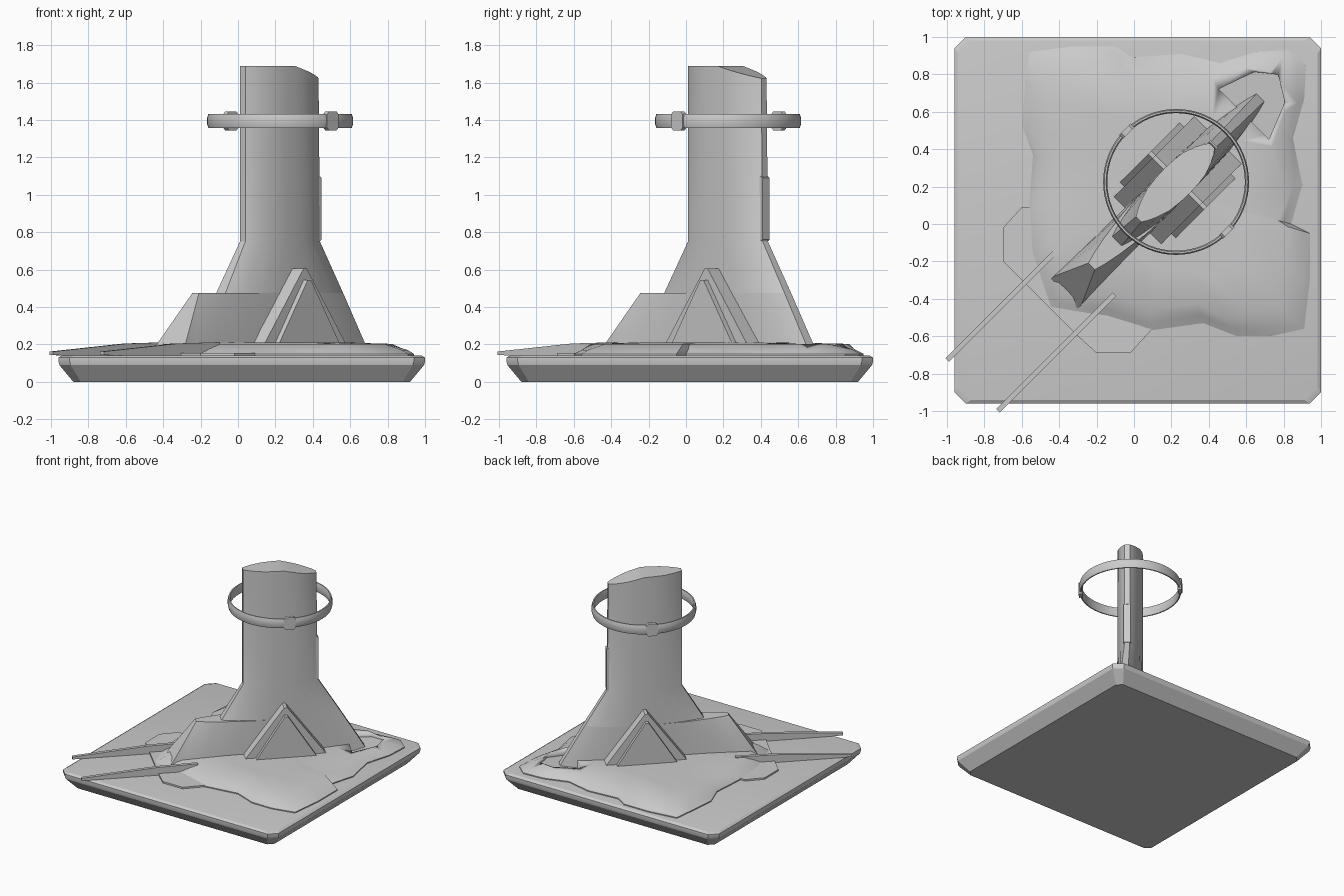
import bpy, bmesh, math, random

random.seed(4)
cube = bpy.data.objects.get("Cube")
if cube:
    bpy.data.objects.remove(cube, do_unlink=True)

grey = bpy.data.materials.new("plain_grey")
grey.use_nodes = True
grey.diffuse_color = (0.6, 0.6, 0.6, 1)
grey.node_tree.nodes["Principled BSDF"].inputs["Base Color"].default_value = (0.6, 0.6, 0.6, 1)

R = math.sqrt(0.5)
MID = 0.33  # tower centre along the diagonal


def P(u, v, z):
    """Diagonal coordinates: u along the tower's long axis, v across it."""
    return ((u - v) * R, (u + v) * R, z)


def finish(name, bm, angle=30):
    bmesh.ops.recalc_face_normals(bm, faces=bm.faces)
    mesh = bpy.data.meshes.new(name)
    bm.to_mesh(mesh)
    bm.free()
    mesh.materials.append(grey)
    obj = bpy.data.objects.new(name, mesh)
    bpy.context.collection.objects.link(obj)
    bpy.ops.object.select_all(action='DESELECT')
    obj.select_set(True)
    bpy.context.view_layer.objects.active = obj
    bpy.ops.object.shade_smooth_by_angle(angle=math.radians(angle))
    return obj


def loft(name, rings, caps=True, closed=False, top=None, angle=30):
    """Skin a stack of rings; top may be 'fan' or 'strips' for folded caps."""
    bm = bmesh.new()
    vs = [[bm.verts.new(p) for p in ring] for ring in rings]
    n = len(rings[0])
    pairs = list(zip(vs, vs[1:])) + ([(vs[-1], vs[0])] if closed else [])
    for a, b in pairs:
        for i in range(n):
            j = (i + 1) % n
            bm.faces.new((a[i], a[j], b[j], b[i]))
    if caps and not closed:
        bm.faces.new(vs[0])
        t = vs[-1]
        if top == 'strips':
            for i in range(n // 2 - 1):
                bm.faces.new((t[i], t[i + 1], t[n - 2 - i], t[n - 1 - i]))
        elif top == 'fan':
            bmesh.ops.poke(bm, faces=[bm.faces.new(t)])
        else:
            bm.faces.new(t)
    return finish(name, bm, angle)


def prism(name, outline, v0, v1):
    """Extrude a (u, z) outline across the diagonal."""
    return loft(name, [[P(u, v, z) for u, z in outline] for v in (v0, v1)])


# Base slab with chamfered corners and an undercut rim
def slab_ring(inset, z, cut):
    h = 0.98 - inset
    corners = []
    for sx, sy in ((1, 1), (-1, 1), (-1, -1), (1, -1)):
        pair = [(sx * h, sy * (h - cut)), (sx * (h - cut), sy * h)]
        corners += pair if sx * sy > 0 else pair[::-1]
    return [(x + 0.02, y + 0.02, z) for x, y in corners]


loft("base_slab", [slab_ring(0.08, 0, 0.04), slab_ring(0.005, 0.09, 0.06),
                   slab_ring(0, 0.11, 0.06), slab_ring(0, 0.13, 0.06),
                   slab_ring(0.02, 0.142, 0.07)], angle=20)

# Irregular raised ground
edge = [(-.56, .92), (-.32, .95), (-.1, .95), (-.01, .89), (.25, .91), (.46, .86),
        (.65, .92), (.83, .93), (.92, .85), (.91, .67), (.85, .46), (.9, .21),
        (.84, 0), (.94, -.05), (.94, -.3), (.91, -.56), (.73, -.6), (.55, -.6),
        (.37, -.53), (.08, -.57), (-.15, -.5), (-.45, -.45), (-.55, -.15),
        (-.56, .09), (-.54, .37), (-.6, .53), (-.58, .75)]


def ground_ring(scale, z, wobble=0.0):
    ring = []
    for x, y in edge:
        s = scale + random.uniform(-wobble, wobble)
        ring.append((0.18 + (x - 0.18) * s, 0.18 + (y - 0.18) * s, z))
    return ring


ground = loft("raised_ground", [ground_ring(1, 0.1), ground_ring(1, 0.15),
                                ground_ring(0.95, 0.17, 0.015), ground_ring(0.86, 0.203, 0.04),
                                ground_ring(0.55, 0.21, 0.05)], top='fan', angle=40)

# Scoop cut in the ground behind the rear foot
tri = [(0.83, 0.19), (1.03, 0.12), (1.11, 0.02), (1.03, -0.11), (0.83, -0.19)]
cutter = loft("scoop_cutter", [[P(u, v, 0.15 + (u - 0.83) * 0.12) for u, v in tri],
                               [P(u, v, 0.4) for u, v in tri]])
cutter.hide_render = True
cut = ground.modifiers.new("scoop", 'BOOLEAN')
cut.operation = 'DIFFERENCE'
cut.object = cutter
cut.solver = 'EXACT'
bpy.context.view_layer.objects.active = ground
bpy.ops.object.modifier_apply(modifier="scoop")
bpy.data.objects.remove(cutter, do_unlink=True)

# Flat forecourt in front of the tower
court = [(-.6, .09), (-.7, -.02), (-.7, -.2), (-.6, -.3), (-.3, -.6),
         (-.2, -.69), (-.02, -.69), (.09, -.57), (.1, .1)]
loft("forecourt", [[(x, y, z) for x, y in court] for z in (0.12, 0.155)])

# Low kerb walls flanking the approach
kerb = [(-1.22, 0.143), (-1.22, 0.162), (-0.66, 0.205), (-0.34, 0.212), (-0.34, 0.13)]
for side, label in ((1, "right"), (-1, "left")):
    prism("kerb_wall_" + label, kerb, side * 0.178, side * 0.205)


# Lens-shaped tower, flaring into a stepped front foot and a thin rear foot
def tower_ring(z, uf, wf, ub, wb, sloped=False):
    wide = 0.095
    bulge = ((0, 0), (0.1, 0.25), (0.25, 0.52), (0.5, 0.84), (0.75, 0.96))
    half = [(uf + (MID - uf) * t, wf + (wide - wf) * b) for t, b in bulge]
    half.append((MID, wide))
    half += [(ub + (MID - ub) * t, wb + (wide - wb) * b) for t, b in reversed(bulge)]
    ring = half + [(u, -v) for u, v in reversed(half)]
    return [P(u, v, z - (max(0, u - MID) * 0.26 if sloped else 0)) for u, v in ring]


loft("tower", [tower_ring(0.14, -0.55, 0.108, 0.97, 0.03),
               tower_ring(0.21, -0.5, 0.105, 0.93, 0.028),
               tower_ring(0.475, -0.32, 0.025, 0.77, 0.025),
               tower_ring(0.475, -0.13, 0.035, 0.77, 0.025),
               tower_ring(0.75, 0.035, 0.02, 0.6, 0.02),
               tower_ring(1.55, 0.035, 0.02, 0.59, 0.02),
               tower_ring(1.69, 0.035, 0.02, 0.59, 0.02, True)], top='strips')

# Raised spine on the rear edge
prism("rear_spine", [(0.53, 0.72), (0.605, 0.76), (0.605, 1.09), (0.59, 1.1), (0.53, 1.1)],
      -0.028, 0.028)

# Triangular buttresses: broad gable and a smaller panel standing proud of it
for side, label in ((1, "right"), (-1, "left")):
    for name, half, apex, depth in (("gable", 0.355, 0.605, 0.178),
                                    ("gable_panel", 0.27, 0.545, 0.21)):
        outline = [(MID - half, 0.14), (MID - 0.012, apex), (MID + 0.012, apex),
                   (MID + half, 0.14)]
        prism(name + "_" + label, outline, side * 0.05, side * depth)

# Hoop around the tower, swept from a flattened octagon
hoop = []
for i in range(64):
    a = math.tau * i / 64
    section = []
    for k in range(8):
        b = math.tau * (k + 0.5) / 8
        r = 0.379 + 0.012 * math.cos(b)
        section.append((0.225 + r * math.cos(a), 0.225 + r * math.sin(a),
                        1.395 + 0.041 * math.sin(b)))
    hoop.append(section)
loft("hoop", hoop, closed=True, angle=50)

# Clips on the hoop at either flank
for side, label in ((1, "right"), (-1, "left")):
    clip = [(MID - 0.05, 1.36), (MID - 0.035, 1.345), (MID + 0.023, 1.345), (MID + 0.038, 1.36),
            (MID + 0.038, 1.43), (MID + 0.023, 1.445), (MID - 0.035, 1.445), (MID - 0.05, 1.43)]
    prism("hoop_clip_" + label, clip, side * 0.364, side * 0.393)
